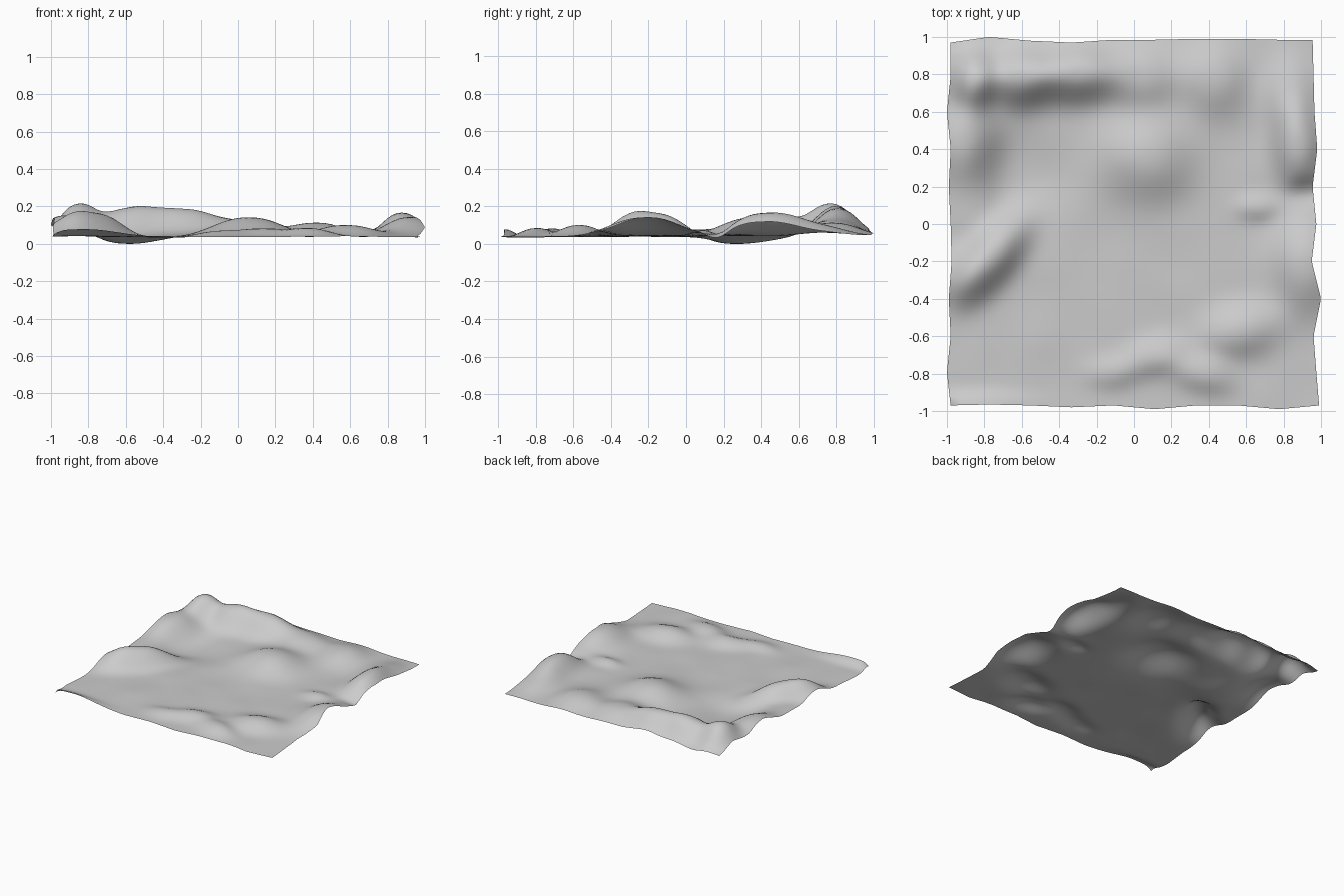
import bpy
import bmesh
import math
from mathutils import noise, Vector

if "Cube" in bpy.data.objects:
    bpy.data.objects.remove(bpy.data.objects["Cube"], do_unlink=True)

FLOOR = 0.04
CELLS = 72

# Each landform: centre x, centre y, half width, half depth, height, turn in degrees
back_ridge = [
    (-.86, .78, .09, .11, .15, 0), (-.6, .79, .13, .11, .14, 0),
    (-.3, .81, .15, .11, .135, 0), (.03, .79, .15, .12, .075, 0),
    (.42, .78, .13, .14, .07, 15),
]
left_ridge = [
    (-.91, .45, .13, .16, .11, 0), (-.9, .1, .12, .16, .035, 0),
    (-.76, -.17, .09, .2, .12, -38), (-.94, -.27, .1, .11, .05, 0),
    (-.6, .25, .16, .19, -.045, 0),
]
right_ridge = [
    (.88, .42, .1, .16, .12, 0), (.83, .7, .1, .14, .05, 0),
    (.92, -.22, .13, .18, .1, 0), (.66, .09, .08, .05, .03, 0),
    (.93, .17, .08, .05, -.03, 0),
]
front_mounds = [
    (.58, -.57, .15, .1, .06, 10), (.1, -.71, .13, .07, .04, 15),
    (.36, -.8, .13, .07, .045, -15), (-.12, -.8, .1, .06, .025, 0),
    (-.84, -.97, .2, .05, .04, 0), (-1, -1, .03, .04, -.04, 0),
]
centre_hill = [(.06, .36, .18, .17, .095, 0)]
landforms = back_ridge + left_ridge + right_ridge + front_mounds + centre_hill


def swell(x, y, form):
    """Soft rounded mound or hollow."""
    cx, cy, w, d, height, turn = form
    a = math.radians(turn)
    dx, dy = x - cx, y - cy
    u = (dx * math.cos(a) + dy * math.sin(a)) / w
    v = (dy * math.cos(a) - dx * math.sin(a)) / d
    return height * math.exp(-0.5 * (u * u + v * v) ** 1.2)


def ground_height(x, y):
    ripple = noise.noise(Vector((x * 4, y * 4, 0))) * 0.006
    slope = y * 0.004
    return FLOOR + ripple + slope + sum(swell(x, y, form) for form in landforms)


def along(points, t):
    """Straight-line reading of evenly spaced edge offsets, t from -1 to 1."""
    s = (t + 1) / 2 * (len(points) - 1)
    i = min(int(s), len(points) - 2)
    return points[i] + (points[i + 1] - points[i]) * (s - i)


# Ragged outline, running left to right or front to back
left_edge = [-.98, -1, -.98, -.99, -.975, -.98, -.99, -.98, -1, -.98, -.98]
right_edge = [.99, .975, .96, 1, .95, .975, .955, .98, .965, .96, .955]
front_edge = [-.97, -.965, -.97, -.98, -.97, -.99, -.97, -.97, -.99, -.97]
back_edge = [.97, 1, .98, .97, .985, .985, .99, .99, .985, .985]

# Terrain sheet
bm = bmesh.new()
bmesh.ops.create_grid(bm, x_segments=CELLS, y_segments=CELLS, size=1)
for v in bm.verts:
    s, t = v.co.x, v.co.y
    x0, x1 = along(left_edge, t), along(right_edge, t)
    y0, y1 = along(front_edge, s), along(back_edge, s)
    # The raggedness only reaches the outer rim
    rim_x, rim_y = abs(s) ** 6, abs(t) ** 6
    x = s + rim_x * ((x1 if s > 0 else x0) - math.copysign(1, s))
    y = t + rim_y * ((y1 if t > 0 else y0) - math.copysign(1, t))
    v.co = (x, y, ground_height(x, y))
lowest = min(v.co.z for v in bm.verts)
bmesh.ops.translate(bm, verts=bm.verts, vec=(0, 0, -lowest))
for face in bm.faces:
    face.smooth = True

mesh = bpy.data.meshes.new("terrain")
bm.to_mesh(mesh)
bm.free()
terrain = bpy.data.objects.new("terrain", mesh)
bpy.context.collection.objects.link(terrain)

# Plain grey ground
ground = bpy.data.materials.new("light_grey_ground")
ground.use_nodes = True
colour = (0.6, 0.6, 0.6, 1)
ground.diffuse_color = colour
ground.node_tree.nodes["Principled BSDF"].inputs["Base Color"].default_value = colour
mesh.materials.append(ground)
